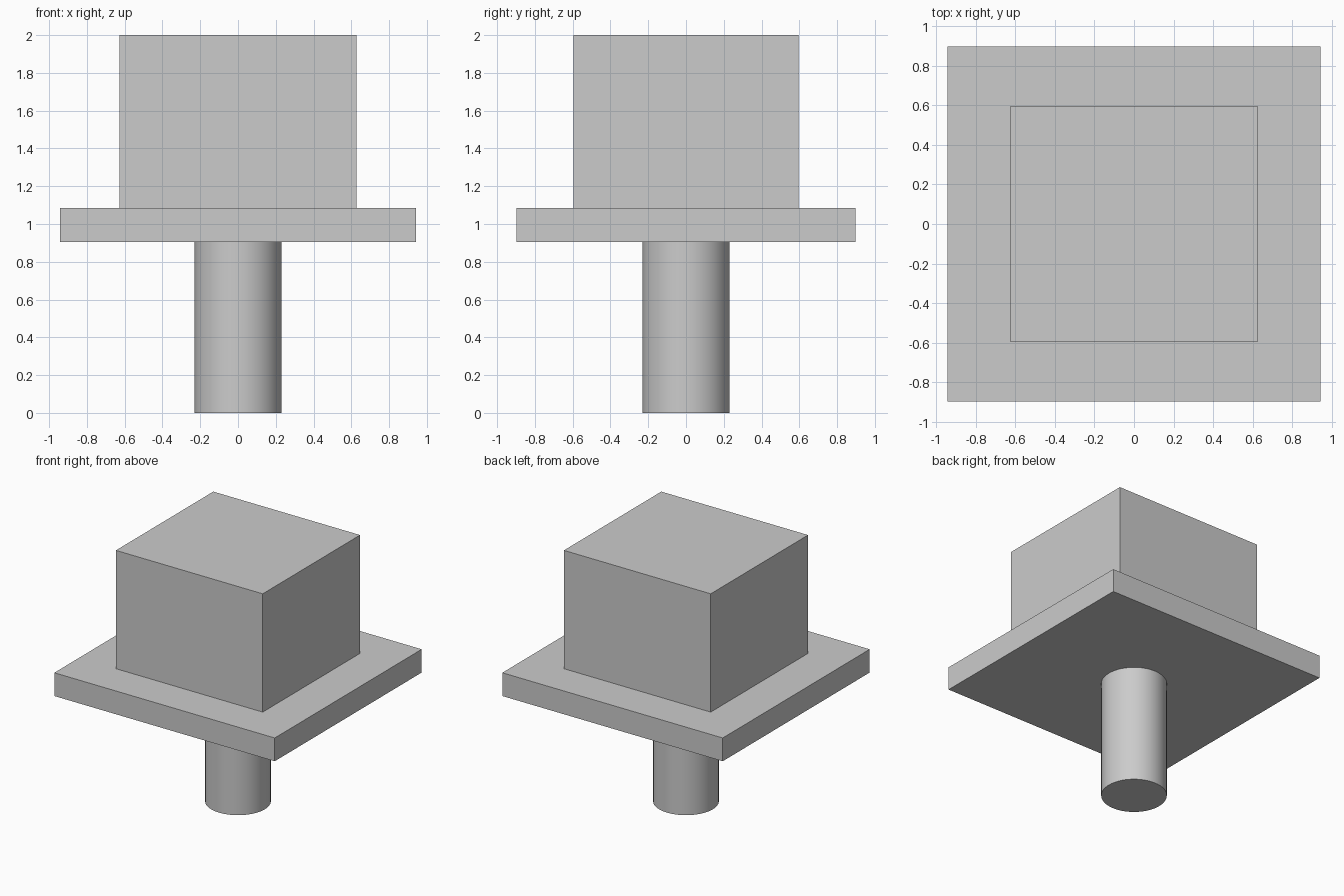
import bpy
import math

default = bpy.data.objects.get("Cube")
if default:
    bpy.data.objects.remove(default, do_unlink=True)

GREY = (0.6, 0.6, 0.6, 1.0)
grey = bpy.data.materials.new("light_grey")
grey.use_nodes = True
grey.diffuse_color = GREY
grey.node_tree.nodes["Principled BSDF"].inputs["Base Color"].default_value = GREY


def finish(name):
    obj = bpy.context.object
    obj.name = name
    obj.data.materials.append(grey)
    return obj


def box(name, width, depth, bottom, top):
    bpy.ops.mesh.primitive_cube_add(size=1, location=(0, 0, (bottom + top) / 2))
    obj = finish(name)
    obj.scale = (width, depth, top - bottom)
    bpy.ops.object.transform_apply(location=False, rotation=False, scale=True)
    return obj


PLATE_BOTTOM, PLATE_TOP, TOP = 0.905, 1.085, 2.0

# Upper block resting on the wide plate
box("upper_block", 1.256, 1.19, PLATE_TOP, TOP)
box("plate", 1.886, 1.796, PLATE_BOTTOM, PLATE_TOP)

# Round stem under the plate
bpy.ops.mesh.primitive_cylinder_add(vertices=64, radius=0.23, depth=PLATE_BOTTOM,
                                    location=(0, 0, PLATE_BOTTOM / 2))
finish("stem")
bpy.ops.object.shade_smooth_by_angle(angle=math.radians(30))
